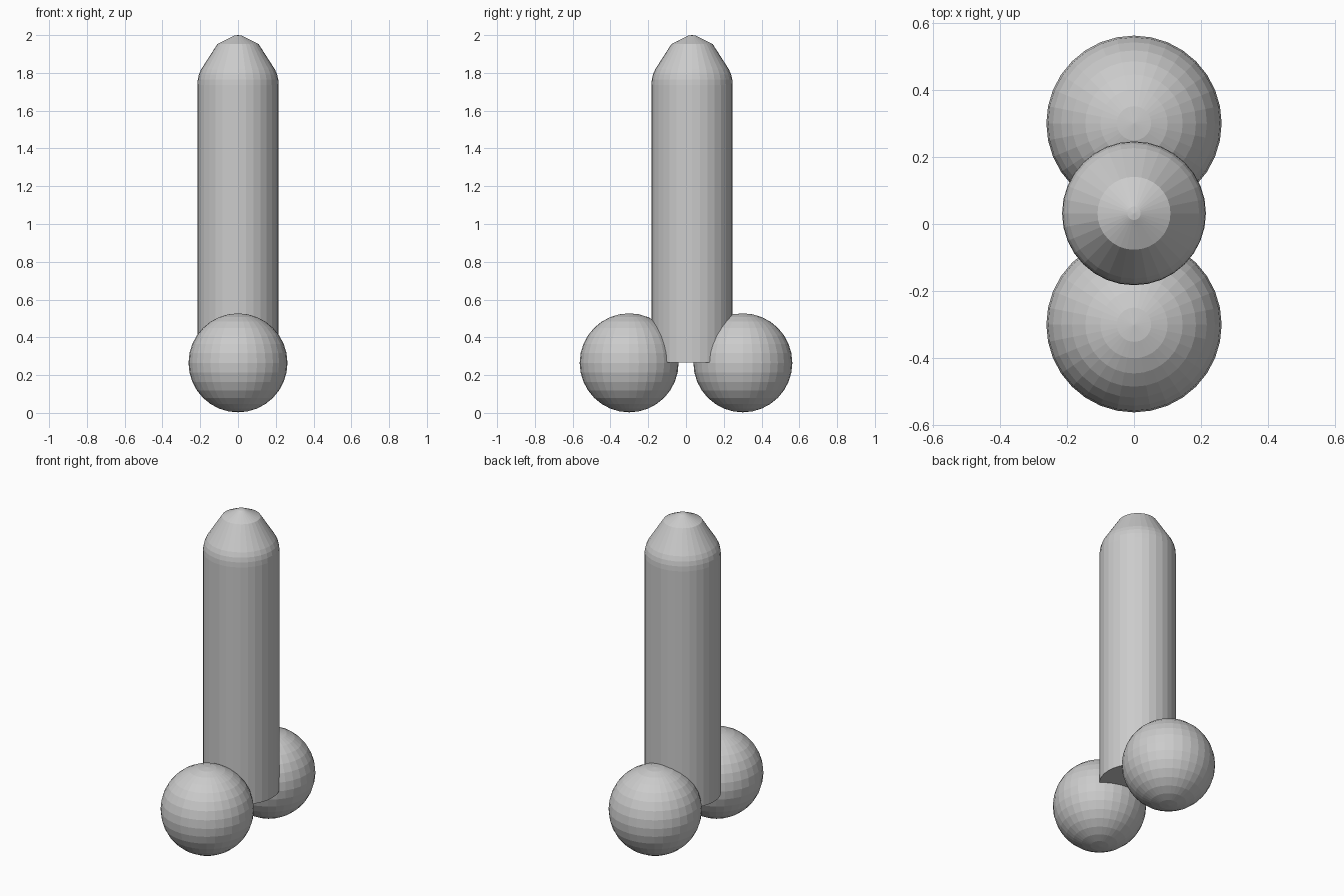
import bpy, bmesh, math

if "Cube" in bpy.data.objects:
    bpy.data.objects.remove(bpy.data.objects["Cube"])


def finish(bm, name, location):
    bmesh.ops.recalc_face_normals(bm, faces=bm.faces)
    mesh = bpy.data.meshes.new(name)
    bm.to_mesh(mesh)
    bm.free()
    obj = bpy.data.objects.new(name, mesh)
    obj.location = location
    bpy.context.collection.objects.link(obj)
    return obj


def lathe(name, profile, location, sides=32):
    # Spin a (radius, height) profile around the z axis
    bm = bmesh.new()
    verts = [bm.verts.new((r, 0, z)) for r, z in profile]
    edges = [bm.edges.new(pair) for pair in zip(verts, verts[1:])]
    bmesh.ops.spin(bm, geom=verts + edges, cent=(0, 0, 0), axis=(0, 0, 1),
                   angle=math.tau, steps=sides, use_merge=True)
    bmesh.ops.remove_doubles(bm, verts=bm.verts, dist=1e-4)
    return finish(bm, name, location)


# Upright column with a flat base, rounded shoulder and tapered tip
lathe("column", [(0, 0.267), (0.215, 0.267), (0.215, 1.735), (0.213, 1.765),
                 (0.207, 1.792), (0.195, 1.819), (0.109, 1.953),
                 (0.040, 1.987), (0.020, 1.997), (0, 2.0)], (0, 0.032, 0))

# Pair of base spheres, front and back
for side, label in ((-1, "front"), (1, "back")):
    bm = bmesh.new()
    bmesh.ops.create_uvsphere(bm, u_segments=32, v_segments=16, radius=0.262)
    finish(bm, label + "_base_sphere", (0, side * 0.301, 0.265))
